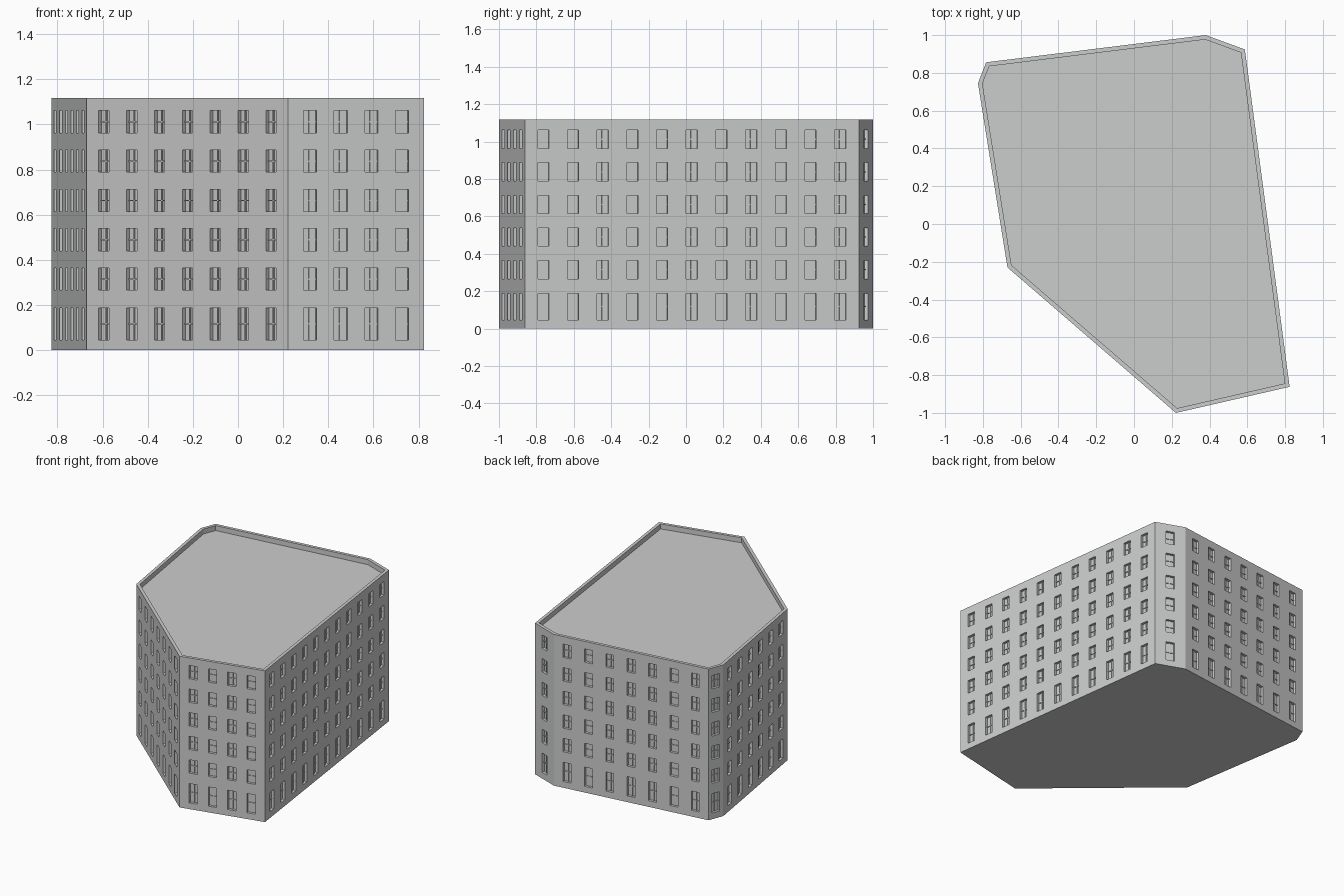
import bpy, bmesh
from mathutils import Vector

if "Cube" in bpy.data.objects:
    bpy.data.objects.remove(bpy.data.objects["Cube"])

H, ROOF_Z, RIM = 1.117, 1.08, 0.023        # wall top, roof deck, parapet thickness
WIN_W, DEPTH, MARGIN = 0.06, 0.02, 0.1     # window width, recess, corner to first window centre
# plan corners (counter-clockwise) and number of window columns on the side that follows
PLAN = [(0.222, -1.0, 4), (0.824, -0.862, 11), (0.587, 0.924, 1), (0.38, 1.0, 7),
        (-0.783, 0.856, 1), (-0.826, 0.745, 6), (-0.67, -0.23, 7)]
ROWS = [(0.046, 0.188)] + [(0.266 + 0.1742 * i, 0.364 + 0.1742 * i) for i in range(5)]

stone = bpy.data.materials.new("light grey stone")
stone.diffuse_color = (0.6, 0.61, 0.605, 1)
stone.use_nodes = True
stone.node_tree.nodes["Principled BSDF"].inputs["Base Color"].default_value = stone.diffuse_color
UP = Vector((0, 0, 1))
pts = [Vector((x, y, 0)) for x, y, _ in PLAN]
N = len(pts)


def finish(bm, name):
    bmesh.ops.remove_doubles(bm, verts=bm.verts, dist=1e-5)
    me = bpy.data.meshes.new(name)
    bm.to_mesh(me)
    bm.free()
    me.materials.append(stone)
    bpy.context.collection.objects.link(bpy.data.objects.new(name, me))


def poly(bm, corners):
    bm.faces.new([bm.verts.new(c) for c in corners])


def inset(i):
    """Plan corner moved inward by the parapet thickness."""
    a = (pts[i] - pts[i - 1]).normalized()
    b = (pts[(i + 1) % N] - pts[i]).normalized()
    na, nb = UP.cross(a), UP.cross(b)
    return pts[i] + (na + nb) * RIM / (1 + na.dot(nb))


walls, bars = bmesh.new(), bmesh.new()

# Facades: a grid per side, window cells sunk into the wall with glazing bars
for i, (_, _, cols) in enumerate(PLAN):
    p, q = pts[i], pts[(i + 1) % N]
    length = (q - p).length
    d = (q - p) / length
    n = d.cross(UP)

    def at(u, z, out=0.0):
        return p + d * u + UP * z + n * out

    def bar(u0, u1, z0, z1):
        """Thin bar standing on the pane: front and four edges."""
        b = [at(u, z, -DEPTH) for u, z in ((u0, z0), (u1, z0), (u1, z1), (u0, z1))]
        f = [c + n * 0.006 for c in b]
        poly(bars, f)
        for k in range(4):
            m = (k + 1) % 4
            poly(bars, (b[k], b[m], f[m], f[k]))

    if cols == 1:
        centres = [length / 2]
    else:
        step = (length - 2 * MARGIN) / (cols - 1)
        centres = [MARGIN + step * k for k in range(cols)]
    us = [0.0] + [c + s * WIN_W / 2 for c in centres for s in (-1, 1)] + [length]
    zs = [0.0] + [z for row in ROWS for z in row] + [H]
    for a in range(len(us) - 1):
        for b in range(len(zs) - 1):
            u0, u1, z0, z1 = us[a], us[a + 1], zs[b], zs[b + 1]
            o = [at(u0, z0), at(u1, z0), at(u1, z1), at(u0, z1)]
            if not (a % 2 and b % 2):
                poly(walls, o)
                continue
            back = [c - n * DEPTH for c in o]
            poly(walls, back)
            for k in range(4):
                m = (k + 1) % 4
                poly(walls, (o[k], o[m], back[m], back[k]))
            t, uc, zc = 0.003, (u0 + u1) / 2, (z0 + z1) / 2
            bar(uc - t, uc + t, z0, z1)
            bar(u0, uc - t, zc - t, zc + t)
            bar(uc + t, u1, zc - t, zc + t)

# Underside
poly(walls, pts[::-1])
finish(walls, "facade_walls")
finish(bars, "window_bars")

# Parapet rim and sunken roof deck
roof = bmesh.new()
inner = [inset(i) for i in range(N)]
for i in range(N):
    j = (i + 1) % N
    poly(roof, (pts[i] + UP * H, pts[j] + UP * H, inner[j] + UP * H, inner[i] + UP * H))
    poly(roof, (inner[i] + UP * H, inner[j] + UP * H, inner[j] + UP * ROOF_Z, inner[i] + UP * ROOF_Z))
poly(roof, [c + UP * ROOF_Z for c in inner])
finish(roof, "roof_and_parapet")
